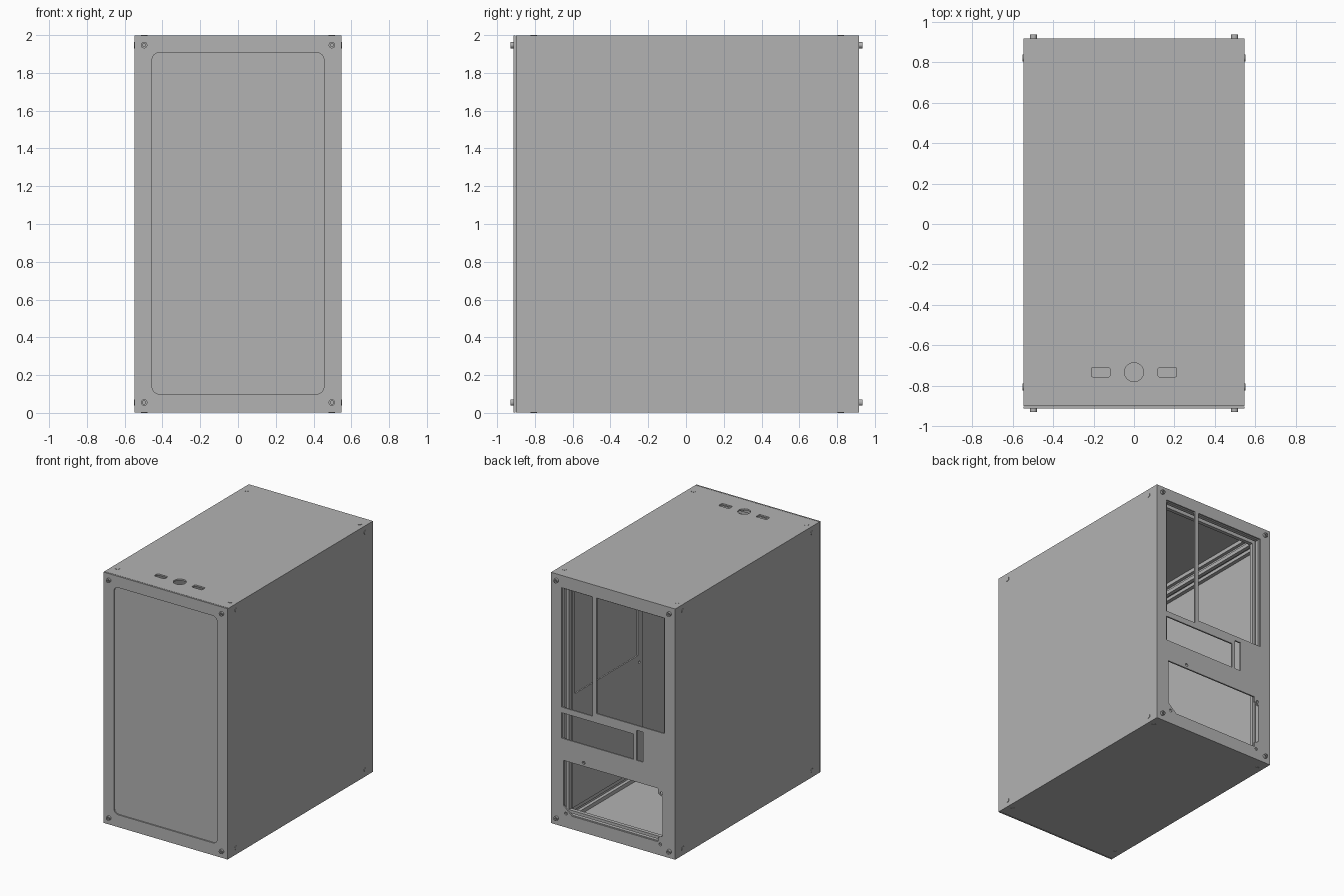
import bpy, bmesh, math
from mathutils import Matrix, Vector

cube = bpy.data.objects.get("Cube")
if cube:
    bpy.data.objects.remove(cube, do_unlink=True)

# One painted-metal colour for everything
metal = bpy.data.materials.new("grey_metal")
metal.use_nodes = True
GREY = (0.45, 0.45, 0.45, 1)
metal.diffuse_color = GREY
metal.node_tree.nodes["Principled BSDF"].inputs["Base Color"].default_value = GREY

# Case dimensions
HW, TOP, BOTTOM = 0.547, 1.998, 0.002
FRONT, BACK = -0.89, 0.917
T, BAR = 0.012, 0.094
SCREW_X, SCREW_Y, SCREW_Z = (-0.497, 0.497), (-0.805, 0.82), (0.055, 1.947)


def axes(u, v):
    """Rotation whose local x, y, z are u, v and u x v."""
    u, v = Vector(u), Vector(v)
    return Matrix((u, v, u.cross(v))).transposed().to_4x4()


ALONG_X = axes((0, 1, 0), (0, 0, 1))
ALONG_Y = axes((-1, 0, 0), (0, 0, 1))
ALONG_Z = axes((1, 0, 0), (0, 1, 0))


def rect(u0, u1, v0, v1):
    return [(u0, v0), (u1, v0), (u1, v1), (u0, v1)]


def circle(u, v, r, n=24):
    return [(u + r * math.cos(i * math.tau / n), v + r * math.sin(i * math.tau / n)) for i in range(n)]


def rounded(u0, u1, v0, v1, r, n=6):
    pts = []
    corners = ((u1 - r, v1 - r), (u0 + r, v1 - r), (u0 + r, v0 + r), (u1 - r, v0 + r))
    for k, (cu, cv) in enumerate(corners):
        for i in range(n + 1):
            a = (k + i / n) * math.pi / 2
            pts.append((cu + r * math.cos(a), cv + r * math.sin(a)))
    return pts


def sheet(name, outlines, basis, start, thick):
    """Extrude an outline with holes along the basis normal."""
    curve = bpy.data.curves.new(name, "CURVE")
    curve.dimensions, curve.fill_mode, curve.extrude = "2D", "BOTH", thick / 2
    for pts in outlines:
        spline = curve.splines.new("POLY")
        spline.points.add(len(pts) - 1)
        for p, (u, v) in zip(spline.points, pts):
            p.co = (u, v, 0, 1)
        spline.use_cyclic_u = True
    temp = bpy.data.objects.new(name, curve)
    bpy.context.scene.collection.objects.link(temp)
    mesh = bpy.data.meshes.new_from_object(temp.evaluated_get(bpy.context.evaluated_depsgraph_get()))
    bpy.data.objects.remove(temp, do_unlink=True)
    mesh.transform(basis @ Matrix.Translation((0, 0, start + thick / 2)))
    bm = bmesh.new()
    bm.from_mesh(mesh)
    bmesh.ops.remove_doubles(bm, verts=bm.verts, dist=1e-5)
    bmesh.ops.recalc_face_normals(bm, faces=bm.faces)
    for f in bm.faces:
        f.smooth = False
    bm.to_mesh(mesh)
    bm.free()
    mesh.materials.clear()
    mesh.materials.append(metal)
    obj = bpy.data.objects.new(name, mesh)
    bpy.context.scene.collection.objects.link(obj)
    return obj


def bar_profile(cu, cv):
    """Square extrusion with a slot in each side."""
    h, s, d = BAR / 2, 0.017, 0.026
    side = [(h, -h), (h, -s), (h - d, -s), (h - d, s), (h, s)]
    pts = []
    for k in range(4):
        c, n = ((1, 0), (0, 1), (-1, 0), (0, -1))[k]
        pts += [(cu + u * c - v * n, cv + u * n + v * c) for u, v in side]
    return pts


# Slotted frame bars
bx = HW - T - BAR / 2
by = (FRONT + BAR / 2, BACK - T - BAR / 2)
bz = (BOTTOM + T + BAR / 2, TOP - T - BAR / 2)
for sx, x_name in ((-1, "right"), (1, "left")):
    for y, y_name in zip(by, ("front", "back")):
        sheet(f"{y_name}_{x_name}_post", [bar_profile(sx * bx, y)], ALONG_Z, BOTTOM + T, TOP - BOTTOM - 2 * T)
    for z, z_name in zip(bz, ("lower", "upper")):
        sheet(f"{z_name}_{x_name}_rail", [bar_profile(-sx * bx, z)], ALONG_Y,
              by[0] + BAR / 2, by[1] - by[0] - BAR)
for y, y_name in zip(by, ("front", "back")):
    for z, z_name in zip(bz, ("lower", "upper")):
        sheet(f"{z_name}_{y_name}_crossbar", [bar_profile(y, z)], ALONG_X, BAR / 2 - bx, 2 * bx - BAR)

# Side panels
for start, name in ((-HW, "right_panel"), (HW - T, "left_panel")):
    sheet(name, [rect(FRONT, BACK, BOTTOM, TOP)], ALONG_X, start, T)

# Floor, and top panel with button hole and port slots
lid = rect(T - HW, HW - T, FRONT, BACK)
sheet("bottom_panel", [lid], ALONG_Z, BOTTOM, T)
ports = [rounded(x - 0.046, x + 0.046, -0.755, -0.71, 0.008) for x in (-0.165, 0.165)]
sheet("top_panel", [lid, circle(0, -0.732, 0.047, 32)] + ports, ALONG_Z, TOP - T, T)

# Back panel, with u running towards the model's right
psu_opening = [(-0.435, 0.53), (-0.435, 0.17), (-0.36, 0.105), (0.395, 0.105),
               (0.395, 0.14), (0.435, 0.16), (0.435, 0.47), (0.395, 0.49), (0.395, 0.53)]
openings = [
    rect(-0.453, -0.18, 0.95, 1.90),
    rect(-0.145, 0.453, 0.98, 1.90),
    rect(-0.453, 0.18, 0.703, 0.905),
    rect(0.207, 0.262, 0.703, 0.942),
    psu_opening,
]
openings += [circle(u, v, 0.012, 12) for u, v in ((-0.26, 0.558), (0.425, 0.497), (0.415, 0.09), (-0.415, 0.112))]
sheet("back_panel", [rect(T - HW, HW - T, BOTTOM + T, TOP - T)] + openings, ALONG_Y, BACK - T, T)

# Board tray inside the left panel
sheet("board_tray", [rect(-0.076, 0.81, 0.11, 1.89), rect(-0.013, 0.778, 1.01, 1.82),
                     circle(-0.03, 0.95, 0.01, 12)], ALONG_X, 0.432, T)

# Layered front: backing sheet and frame with rounded opening
face = rect(-HW, HW, BOTTOM, TOP)
sheet("front_backing", [face], ALONG_Y, -0.899, 0.009)
sheet("front_frame", [face, rounded(-0.455, 0.455, 0.1, 1.908, 0.04)], ALONG_Y, -0.912, 0.01)


def screws(name, spots, basis, start, length, socket_at=None):
    """Round heads, with a hollow socket and its floor when asked."""
    for i, (u, v) in enumerate(spots):
        rings = [circle(u, v, 0.0172)]
        if socket_at is not None:
            rings.append(circle(u, v, 0.009, 6))
            sheet(f"{name}_core_{i + 1}", [circle(u, v, 0.014)], basis, socket_at, 0.006)
        sheet(f"{name}_{i + 1}", rings, basis, start, length)


# Screw heads on all six sides
xz = [(x, z) for x in SCREW_X for z in SCREW_Z]
yz = [(y, z) for y in SCREW_Y for z in SCREW_Z]
xy = [(x, y) for x in SCREW_X for y in SCREW_Y]
screws("front_screw", xz, ALONG_Y, -0.928, 0.026, -0.916)
screws("back_screw", xz, ALONG_Y, BACK - 0.002, 0.02, BACK)
screws("right_screw", yz, ALONG_X, -HW - 0.004, 0.006)
screws("left_screw", yz, ALONG_X, HW - 0.002, 0.006)
screws("bottom_screw", xy, ALONG_Z, 0, 0.004)
screws("top_screw", xy, ALONG_Z, TOP - 0.002, 0.004)
